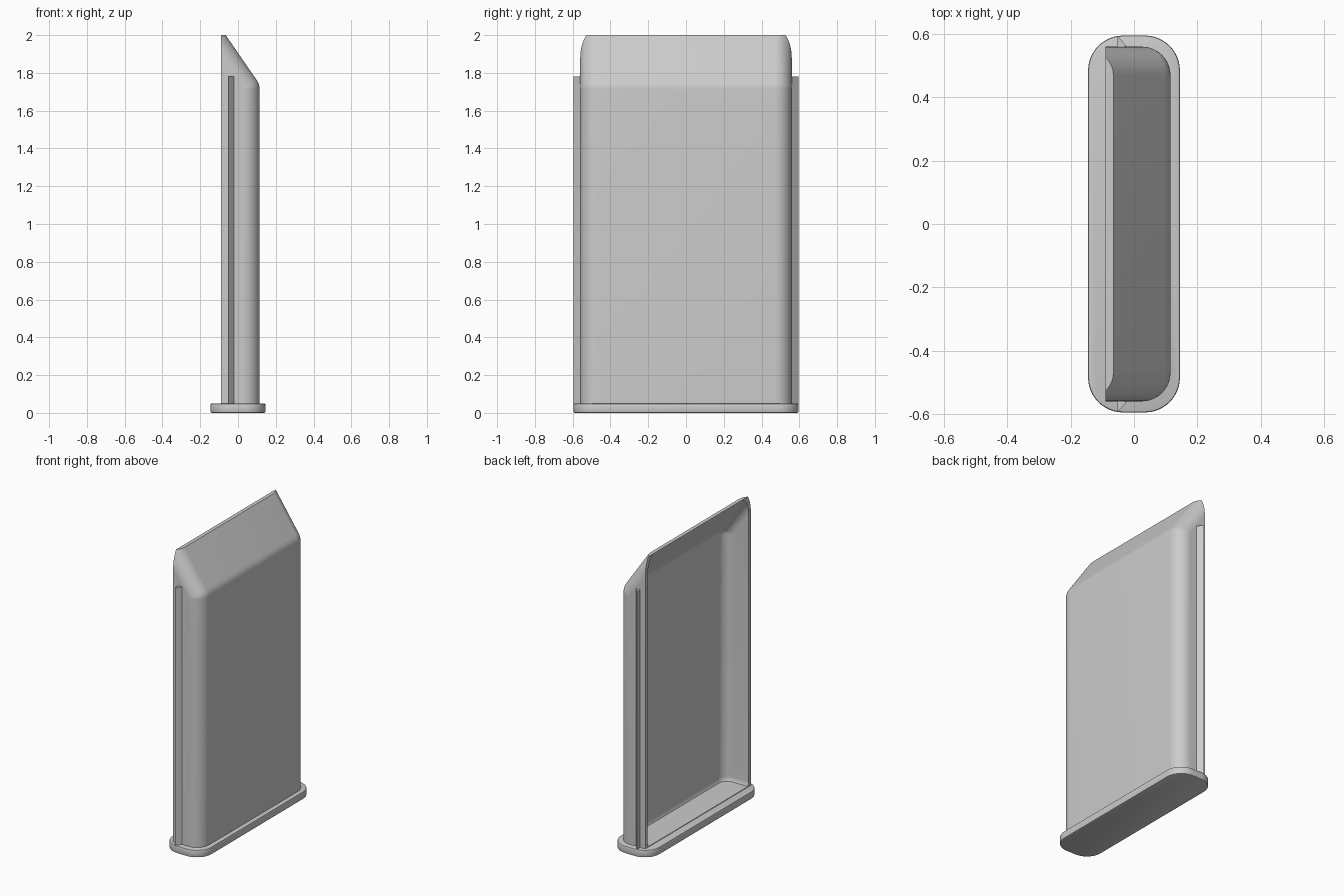
import bpy, bmesh, math
from mathutils import Matrix, Vector

if "Cube" in bpy.data.objects:
    bpy.data.objects.remove(bpy.data.objects["Cube"])

grey = bpy.data.materials.new("plain grey")
grey.use_nodes = True
colour = (0.6, 0.6, 0.6, 1)
grey.diffuse_color = colour
grey.node_tree.nodes["Principled BSDF"].inputs["Base Color"].default_value = colour

FRONT, OPEN, HALF, FLOOR, TOP = 0.115, -0.09, 0.56, 0.05, 2.0
RADIUS, WALL, SLOPE, RIDGE = 0.09, 0.025, 1.45, -0.065


def finish(name, bm, smooth=True):
    bmesh.ops.recalc_face_normals(bm, faces=bm.faces[:])
    mesh = bpy.data.meshes.new(name)
    bm.to_mesh(mesh)
    bm.free()
    obj = bpy.data.objects.new(name, mesh)
    bpy.context.collection.objects.link(obj)
    mesh.materials.append(grey)
    if smooth:
        shade(obj)
    return obj


def shade(obj):
    bpy.ops.object.select_all(action="DESELECT")
    obj.select_set(True)
    bpy.context.view_layer.objects.active = obj
    bpy.ops.object.shade_smooth_by_angle(angle=math.radians(30))


def cut(bm, point, normal):
    """Slice off what lies beyond a plane and cap the opening."""
    geom = bm.verts[:] + bm.edges[:] + bm.faces[:]
    bmesh.ops.bisect_plane(bm, geom=geom, plane_co=point, plane_no=normal,
                           clear_outer=True)
    rim = [e for e in bm.edges if e.is_boundary]
    bmesh.ops.edgeloop_fill(bm, edges=rim)


def rounded_block(radius, bottom):
    """Sloped-top block with ball-rounded edges, hulled around corner balls."""
    bm = bmesh.new()
    x0, x1 = -0.3, FRONT - RADIUS

    def roof(x):
        return TOP - SLOPE * (x - RIDGE) - RADIUS * math.hypot(1, SLOPE)

    turn = Matrix.Rotation(math.pi / 2, 4, "X")
    for y in (RADIUS - HALF, HALF - RADIUS):
        for x, z in ((x0, bottom), (x1, bottom), (x1, roof(x1)), (x0, roof(x0))):
            bmesh.ops.create_uvsphere(bm, u_segments=48, v_segments=24, radius=radius,
                                      matrix=Matrix.Translation((x, y, z)) @ turn)
    hull = bmesh.ops.convex_hull(bm, input=bm.verts[:])
    inside = {g for g in hull["geom_interior"] + hull["geom_unused"]
              if isinstance(g, bmesh.types.BMVert)}
    bmesh.ops.delete(bm, geom=list(inside), context="VERTS")
    bmesh.ops.dissolve_limit(bm, angle_limit=math.radians(0.5),
                             verts=bm.verts[:], edges=bm.edges[:])
    return bm


# Hollow shell, open on one broad side
bm = rounded_block(RADIUS, -0.3)
cut(bm, (0, 0, FLOOR), (0, 0, -1))
cut(bm, (0, 0, TOP), (0, 0, 1))
cut(bm, (OPEN, 0, 0), (-1, 0, 0))
shell = finish("shell", bm, smooth=False)

# Cavity, with a small cove where the walls meet the floor
bm = rounded_block(RADIUS - WALL, FLOOR + 0.035)
cut(bm, (0, 0, FLOOR + 0.004), (0, 0, -1))
cavity = finish("cavity_cutter", bm, smooth=False)
cavity.hide_render = True
bpy.context.view_layer.objects.active = shell
mod = shell.modifiers.new("hollow", "BOOLEAN")
mod.operation = "DIFFERENCE"
mod.solver = "EXACT"
mod.object = cavity
bpy.ops.object.modifier_apply(modifier=mod.name)
bpy.data.objects.remove(cavity)
shade(shell)

# Base plate with rounded corners and softened rims
bm = bmesh.new()
bmesh.ops.create_cube(bm, size=1, matrix=Matrix.Translation((0, 0, FLOOR / 2))
                      @ Matrix.Diagonal((0.29, 1.19, FLOOR, 1)))
upright = [e for e in bm.edges
           if abs((e.verts[0].co - e.verts[1].co).normalized().z) > 0.9]
bmesh.ops.bevel(bm, geom=upright, offset=0.11, segments=12, profile=0.5,
                affect="EDGES")
rims = [e for e in bm.edges if abs(e.verts[0].co.z - e.verts[1].co.z) < 0.001]
bmesh.ops.bevel(bm, geom=rims, offset=0.006, segments=2, profile=0.5,
                affect="EDGES")
finish("base_plate", bm)

# Wedge-shaped rail up each narrow side
for name, side in (("front_rail", -1), ("back_rail", 1)):
    bm = bmesh.new()
    corners = ((-0.052, HALF - 0.01), (-0.052, 0.595), (-0.022, HALF), (-0.022, HALF - 0.01))
    face = bm.faces.new([bm.verts.new((x, y * side, FLOOR - 0.005)) for x, y in corners])
    up = bmesh.ops.extrude_face_region(bm, geom=[face])["geom"]
    bmesh.ops.translate(bm, vec=Vector((0, 0, 1.78 - FLOOR + 0.005)),
                        verts=[g for g in up if isinstance(g, bmesh.types.BMVert)])
    finish(name, bm, smooth=False)
